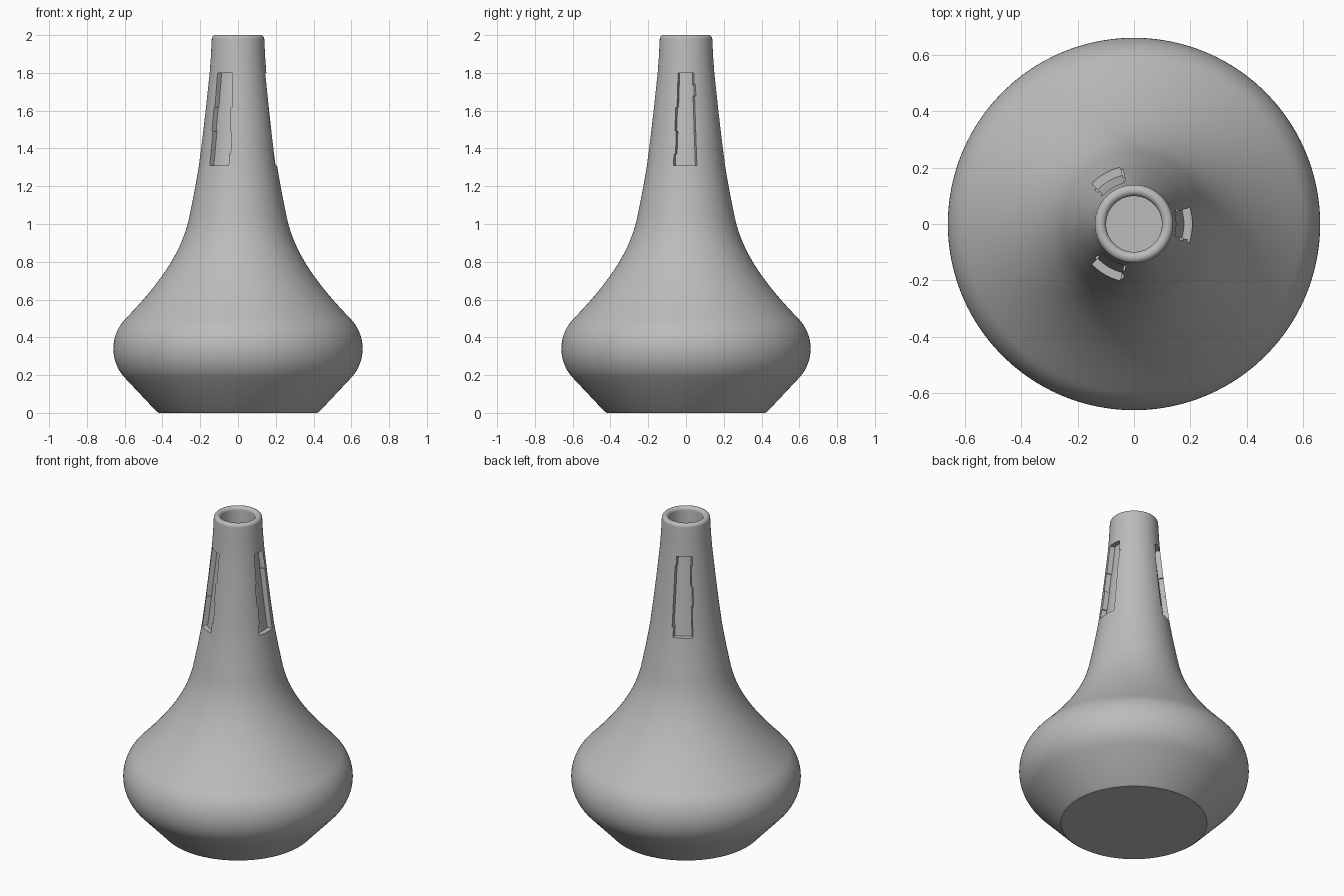
import bpy, bmesh, math
from mathutils import Vector
from mathutils.geometry import interpolate_bezier

if "Cube" in bpy.data.objects:
    bpy.data.objects.remove(bpy.data.objects["Cube"], do_unlink=True)

SEGMENTS = 144
SLOT_LOW, SLOT_HIGH = 1.31, 1.80
SLOT_HALF_ANGLE = math.radians(17.5)
SLOT_DEPTH = 0.03


def arc(cx, cz, r, start, end, steps):
    """Profile points along a circular arc, angles in degrees."""
    angles = [math.radians(start + (end - start) * i / steps) for i in range(steps + 1)]
    return [(cx + r * math.cos(a), cz + r * math.sin(a)) for a in angles]


def bezier(p0, p1, p2, p3, count):
    pts = interpolate_bezier(*[Vector(p).to_3d() for p in (p0, p1, p2, p3)], count)
    return [(p.x, p.y) for p in pts]


# Half profile (radius, height) from the base up the outside and down the bore
profile = [(0.42, 0), (0.434, 0.01)]
profile += arc(0.434, 0.34, 0.226, -45, 45, 18)                                    # belly
profile += bezier((0.594, 0.5), (0.36, 0.74), (0.285, 0.9), (0.255, 1.05), 16)[1:]  # shoulder
profile += bezier((0.255, 1.05), (0.238, 1.135), (0.221, 1.22), (0.207, SLOT_LOW), 6)[1:]
profile += bezier((0.207, SLOT_LOW), (0.185, 1.47), (0.167, 1.64), (0.15, SLOT_HIGH), 9)[1:]
profile += [(0.144, 1.88)]
profile += arc(0.119, 1.98, 0.02, 0, 180, 14)                                      # rolled rim
profile += [(0.099, 1.4)]                                                          # bore

# Revolve the profile, half a step off so slot edges fall on mesh edges
bm = bmesh.new()
step = math.tau / SEGMENTS
rings = []
for r, z in profile:
    rings.append([bm.verts.new((r * math.cos((i + 0.5) * step),
                                r * math.sin((i + 0.5) * step), z))
                  for i in range(SEGMENTS)])
for low, high in zip(rings, rings[1:]):
    for i in range(SEGMENTS):
        j = (i + 1) % SEGMENTS
        bm.faces.new((low[i], low[j], high[j], high[i]))
bm.faces.new(rings[0][::-1])
bm.faces.new(rings[-1])


def in_slot(face):
    c = face.calc_center_median()
    third = math.tau / 3
    angle = (math.atan2(c.y, c.x) + third / 2) % third - third / 2
    return (SLOT_LOW < c.z < SLOT_HIGH and c.xy.length > 0.12
            and abs(angle) < SLOT_HALF_ANGLE)


# Sink three slots into the neck
slot_faces = [f for f in bm.faces if in_slot(f)]
sunk = bmesh.ops.extrude_face_region(bm, geom=slot_faces)["geom"]
bmesh.ops.delete(bm, geom=[f for f in slot_faces if f.is_valid], context="FACES_ONLY")
for v in (g for g in sunk if isinstance(g, bmesh.types.BMVert)):
    shrink = 1 - SLOT_DEPTH / v.co.xy.length
    v.co.x *= shrink
    v.co.y *= shrink
loose = [e for e in bm.edges if not e.link_faces]
bmesh.ops.delete(bm, geom=loose, context="EDGES")
bmesh.ops.delete(bm, geom=[v for v in bm.verts if not v.link_edges], context="VERTS")
bmesh.ops.recalc_face_normals(bm, faces=bm.faces)

mesh = bpy.data.meshes.new("slotted_vase")
bm.to_mesh(mesh)
bm.free()
vase = bpy.data.objects.new("slotted_vase", mesh)
bpy.context.collection.objects.link(vase)

# Plain grey material
grey = bpy.data.materials.new("plain_grey")
grey.use_nodes = True
color = (0.5, 0.5, 0.5, 1)
grey.diffuse_color = color
grey.node_tree.nodes["Principled BSDF"].inputs["Base Color"].default_value = color
mesh.materials.append(grey)

bpy.ops.object.select_all(action="DESELECT")
vase.select_set(True)
bpy.context.view_layer.objects.active = vase
bpy.ops.object.shade_smooth_by_angle(angle=math.radians(30))
